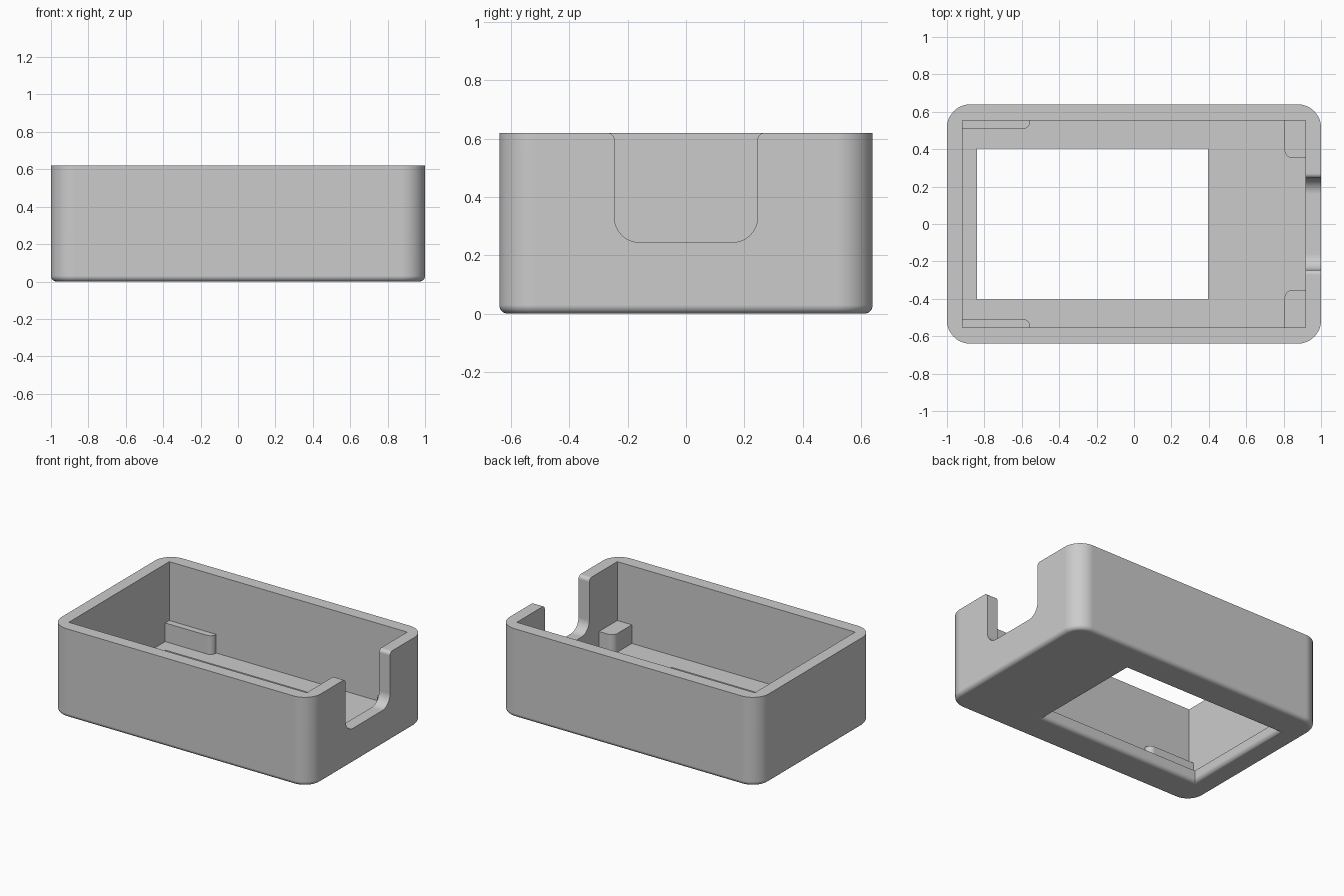
import bpy
import bmesh
from math import sin, cos, pi
from mathutils import Vector

cube = bpy.data.objects.get("Cube")
if cube:
    bpy.data.objects.remove(cube, do_unlink=True)

# Main dimensions
HX, HY, HEIGHT = 1.0, 0.64, 0.62
INX, INY, FLOOR = 0.917, 0.553, 0.08
FILLET, CORNER = 0.03, 0.125

grey = bpy.data.materials.new("plain grey")
grey.use_nodes = True
grey.diffuse_color = (0.6, 0.6, 0.6, 1)
grey.node_tree.nodes["Principled BSDF"].inputs["Base Color"].default_value = (0.6, 0.6, 0.6, 1)


def rounded(points, steps=12):
    """Round the square corners of an outline; each point is (a, b, radius)."""
    out = []
    for i, (a, b, r) in enumerate(points):
        p = Vector((a, b))
        if r == 0:
            out.append(p)
            continue
        u = (Vector(points[i - 1][:2]) - p).normalized() * r
        v = (Vector(points[(i + 1) % len(points)][:2]) - p).normalized() * r
        for k in range(steps + 1):
            t = k / steps * pi / 2
            out.append(p + u * (1 - sin(t)) + v * (1 - cos(t)))
    return out


def box_outline(x0, x1, y0, y1, r=0):
    return rounded([(x0, y0, r), (x1, y0, r), (x1, y1, r), (x0, y1, r)])


def loft(name, rings):
    """Solid through matching rings of 3D points, capped at both ends."""
    bm = bmesh.new()
    loops = [[bm.verts.new(p) for p in ring] for ring in rings]
    for low, high in zip(loops, loops[1:]):
        for i in range(len(low)):
            j = (i + 1) % len(low)
            bm.faces.new((low[i], low[j], high[j], high[i]))
    bm.faces.new(loops[0])
    bm.faces.new(loops[-1])
    bmesh.ops.recalc_face_normals(bm, faces=bm.faces)
    mesh = bpy.data.meshes.new(name)
    bm.to_mesh(mesh)
    bm.free()
    mesh.materials.append(grey)
    obj = bpy.data.objects.new(name, mesh)
    bpy.context.collection.objects.link(obj)
    return obj


def at_z(outline, z):
    return [(p.x, p.y, z) for p in outline]


def activate(obj):
    bpy.ops.object.select_all(action="DESELECT")
    obj.select_set(True)
    bpy.context.view_layer.objects.active = obj


def cut(target, cutter):
    cutter.hide_render = True
    activate(target)
    mod = target.modifiers.new("cut", "BOOLEAN")
    mod.operation = "DIFFERENCE"
    mod.solver = "EXACT"
    mod.object = cutter
    bpy.ops.object.modifier_apply(modifier=mod.name)
    bpy.data.objects.remove(cutter, do_unlink=True)


def finish(obj):
    activate(obj)
    bpy.ops.object.shade_smooth_by_angle(angle=pi / 6)
    mod = obj.modifiers.new("even shading", "WEIGHTED_NORMAL")
    mod.keep_sharp = True


# Quarter-round steps for the bottom edges: (height, offset)
fillet = [(FILLET * (1 - cos(t)), FILLET * (1 - sin(t)))
          for t in (k / 6 * pi / 2 for k in range(7))]

# Outer shell with a rounded bottom edge
rings = [at_z(box_outline(o - HX, HX - o, o - HY, HY - o, CORNER - o), z) for z, o in fillet]
rings.append(at_z(box_outline(-HX, HX, -HY, HY, CORNER), HEIGHT))
case = loft("case_shell", rings)

# Inner cavity
inside = box_outline(-INX, INX, -INY, INY)
cut(case, loft("cavity_cutter", [at_z(inside, FLOOR), at_z(inside, 1)]))

# Window through the floor, rounded on its underside
window = [(-0.1, FILLET)] + fillet + [(0.2, 0)]
cut(case, loft("window_cutter", [
    at_z(box_outline(-0.84 - o, 0.395 + o, -0.405 - o, 0.405 + o), z) for z, o in window]))

# Notch in the end wall, with rounded bottom corners and eased rim
W, BOTTOM, EASE = 0.245, 0.245, 0.025
half = [(W + 0.027, 0.8, 0), (W + 0.027, HEIGHT, 0), (W, HEIGHT, EASE), (W, BOTTOM, 0.085)]
notch = rounded(half + [(-y, z, r) for y, z, r in reversed(half)])
cut(case, loft("notch_cutter", [[(x, p.x, p.y) for p in notch] for x in (0.8, 1.2)]))
finish(case)

# Corner supports standing on the floor, each with one rounded inner edge
for side, s in (("back", 1), ("front", -1)):
    wall = s * (INY + 0.01)
    long_rail = [(-INX - 0.01, wall, 0), (-0.555, wall, 0),
                 (-0.555, s * 0.508, 0.04), (-INX - 0.01, s * 0.508, 0)]
    end_post = [(INX + 0.01, wall, 0), (0.805, wall, 0),
                (0.805, s * 0.352, 0.045), (INX + 0.01, s * 0.352, 0)]
    for name, outline in (("long_support", long_rail), ("end_support", end_post)):
        pts = rounded(outline)
        finish(loft(f"{side}_{name}", [at_z(pts, FLOOR - 0.01), at_z(pts, 0.21)]))
